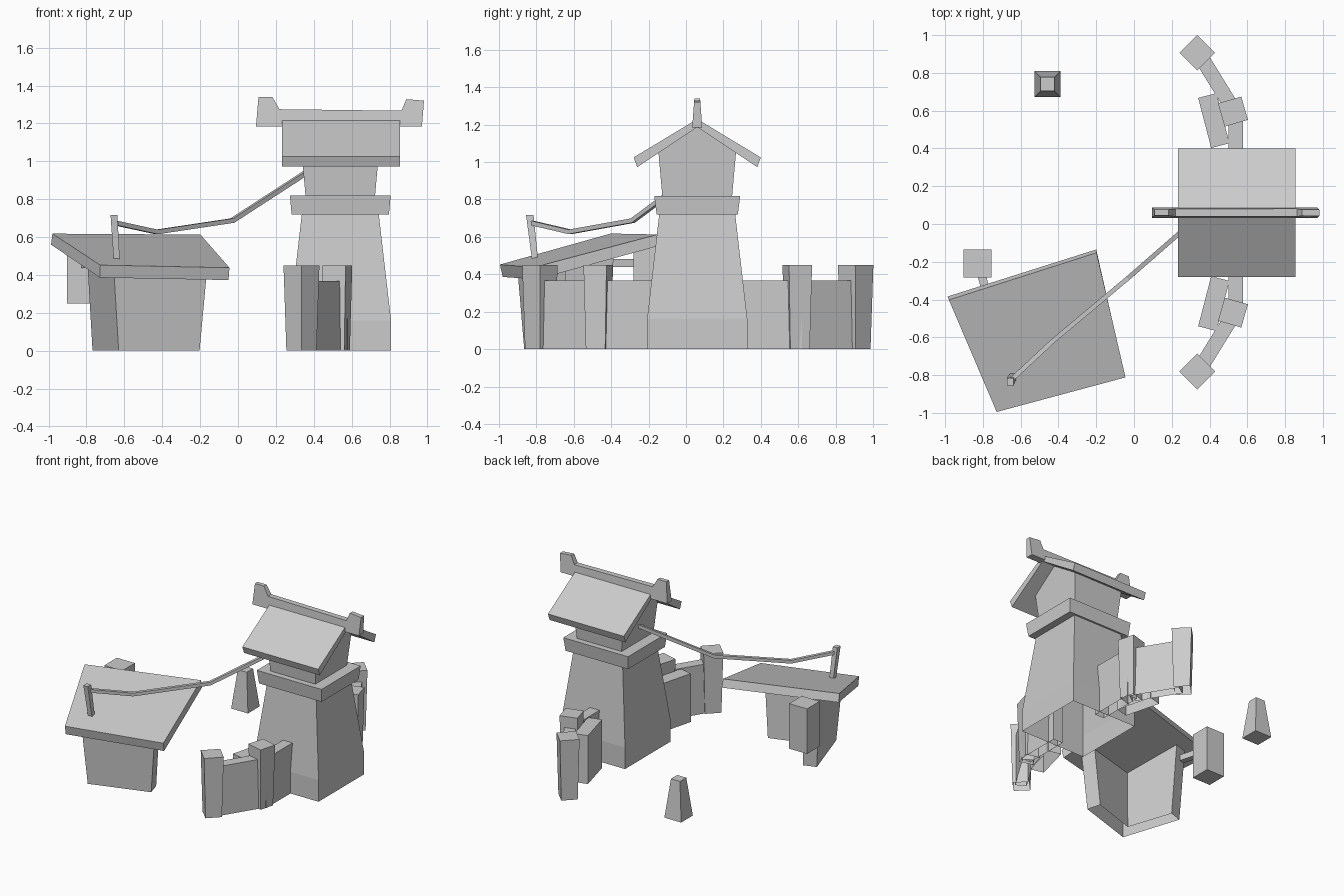
import bpy, bmesh
from math import sin, cos, pi, radians
from mathutils import Vector

if "Cube" in bpy.data.objects:
    bpy.data.objects.remove(bpy.data.objects["Cube"])

CX, CY = 0.54, 0.06          # tower axis


def finish(name, bm):
    bmesh.ops.recalc_face_normals(bm, faces=bm.faces)
    me = bpy.data.meshes.new(name)
    bm.to_mesh(me)
    bm.free()
    ob = bpy.data.objects.new(name, me)
    bpy.context.collection.objects.link(ob)
    return ob


def loft(name, *rings, open_bottom=False, open_top=False):
    """Skin a stack of equal-sized point rings and cap the ends."""
    bm = bmesh.new()
    vs = [[bm.verts.new(p) for p in r] for r in rings]
    n = len(vs[0])
    for a, b in zip(vs, vs[1:]):
        for i in range(n):
            j = (i + 1) % n
            bm.faces.new((a[i], a[j], b[j], b[i]))
    if not open_bottom:
        bm.faces.new(vs[0][::-1])
    if not open_top:
        bm.faces.new(vs[-1])
    return finish(name, bm)


def rect(cx, cy, z, hx, hy, rot=0):
    c, s = cos(rot), sin(rot)
    return [(cx + c * x - s * y, cy + s * x + c * y, z)
            for x, y in ((-hx, -hy), (hx, -hy), (hx, hy), (-hx, hy))]


def bar(name, pts, r):
    """Square-section bar through a list of points."""
    rings = []
    for i, p in enumerate(pts):
        d = (Vector(pts[min(i + 1, len(pts) - 1)]) - Vector(pts[max(i - 1, 0)])).normalized()
        side = d.cross(Vector((0, 0, 1))).normalized()
        up = side.cross(d)
        rings.append([Vector(p) + r * (a * side + b * up)
                      for a, b in ((-1, -1), (1, -1), (1, 1), (-1, 1))])
    return loft(name, *rings)


# Tower body, open underneath, with a vertical plinth
loft("tower_body", rect(CX, CY, 0, .268, .268), rect(CX, CY, .16, .268, .268),
     rect(CX, CY, .73, .202, .202), open_bottom=True)

# Projecting ledge
loft("tower_ledge", rect(CX, CY, .72, .257, .217), rect(CX, CY, .82, .266, .23))

# Gabled upper room
room = [(.182, .185, .80), (.208, .208, 1.065), (.208, 0, 1.20)]
ends = []
for s in (-1, 1):
    ends.append([(CX + s * .182, CY - .185, .80), (CX + s * .182, CY + .185, .80),
                 (CX + s * .205, CY + .208, 1.06), (CX + s * .212, CY, 1.195),
                 (CX + s * .205, CY - .208, 1.06)])
loft("upper_room", *ends)

# Pitched tower roof
prof = [(-.34, 1.025), (0, 1.23), (.34, 1.025), (.321, .973), (0, 1.187), (-.321, .973)]
loft("tower_roof", *[[(x, CY + y, z) for y, z in prof] for x in (.232, .855)])

# Ridge beam with upturned horns, narrower toward the top
ridge = [(.095, 1.185), (.971, 1.185), (.982, 1.32), (.889, 1.328),
         (.863, 1.267), (.219, 1.275), (.182, 1.339), (.108, 1.339)]
loft("roof_ridge", *[[(x, CY + s * (.027 - .075 * (z - 1.185)), z) for x, z in ridge]
                     for s in (-1, 1)])

# Curtain walls and posts on both sides of the tower
for side, m in (("back", 1), ("front", -1)):
    def Y(y):
        return CY + .003 + m * (y - CY - .003)

    def wall(name, a, b, w, h):
        a, b = Vector((a[0], Y(a[1]), 0)), Vector((b[0], Y(b[1]), 0))
        n = (b - a).normalized().cross(Vector((0, 0, 1))) * w / 2
        base = [a - n, b - n, b + n, a + n]
        loft(name, base, [p + Vector((0, 0, h)) for p in base], open_bottom=True)

    wall(side + "_outer_wall", (.345, .90), (.53, .60), .078, .367)
    wall(side + "_inner_wall", (.538, .62), (.538, .28), .078, .367)
    wall(side + "_inner_step", (.388, .68), (.457, .415), .10, .36)
    for label, x, y, rot, h in (("end_post", .335, .907, 45, .067),
                                ("middle_post", .524, .595, 16, .064)):
        loft(side + "_" + label, rect(x, Y(y), 0, h * .84, h * .84, m * radians(rot)),
             rect(x, Y(y), .45, h, h, m * radians(rot)), open_bottom=True)

# Leaning slab roof of the hut
loft("hut_roof",
     [(-.73, -.98, .386), (-.05, -.797, .373), (-.20, -.135, .555), (-.987, -.384, .56)],
     [(-.727, -.995, .452), (-.045, -.812, .438), (-.198, -.152, .613), (-.98, -.402, .618)])


# Two hut walls forming an L under the roof slab
def under(x, y):
    return .386 - .088 * (x + .73) + .254 * (y + .98) + .015


low = [(-.63, -.865), (-.203, -.73), (-.232, -.63), (-.565, -.738), (-.675, -.41), (-.768, -.44)]
high = [(-.655, -.90), (-.165, -.745), (-.195, -.645), (-.575, -.755), (-.70, -.385), (-.80, -.42)]
loft("hut_walls", [(x, y, 0) for x, y in low], [(x, y, under(x, y)) for x, y in high],
     open_bottom=True)

# Hanging box behind the hut and its bracket
loft("hut_box", rect(-.828, -.208, .25, .074, .074), rect(-.828, -.208, .585, .074, .074))
bar("box_bracket", [(-.81, -.26, .46), (-.765, -.42, .46)], .022)

# Roof post and the rope running to the tower
loft("roof_post", rect(-.639, -.805, .46, .016, .016), rect(-.655, -.835, .716, .018, .02))
bar("rope", [(-.65, -.825, .675), (-.43, -.62, .627), (-.03, -.285, .687), (.36, .055, .94)], .012)

# Small tapered marker stone
loft("marker_stone", rect(-.458, .741, 0, .069, .069), rect(-.458, .741, .285, .037, .037))
